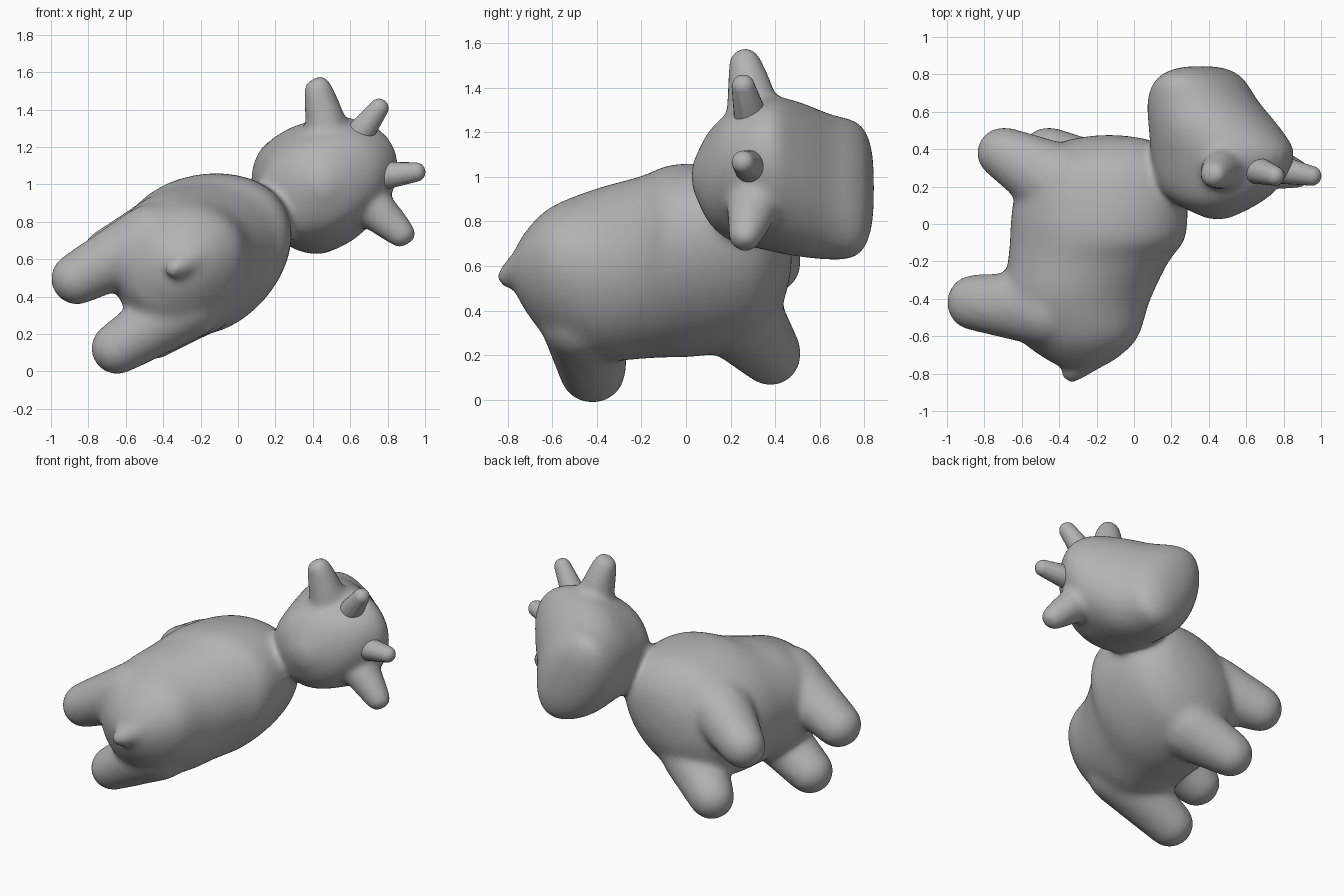
import bpy
import bmesh
from math import sin, cos, pi, radians
from mathutils import Matrix, Vector

if "Cube" in bpy.data.objects:
    bpy.data.objects.remove(bpy.data.objects["Cube"], do_unlink=True)

# One plain grey material
grey = bpy.data.materials.new("plain_grey")
grey.use_nodes = True
GREY = (0.45, 0.45, 0.45, 1.0)
grey.diffuse_color = GREY
shader = grey.node_tree.nodes["Principled BSDF"]
shader.inputs["Base Color"].default_value = GREY
shader.inputs["Roughness"].default_value = 0.7

# The animal is modelled upright facing +y, then rolled onto its side
POSE = Matrix.Translation((-0.322, 0, 0.559)) @ Matrix.Rotation(radians(60), 4, 'Y')


def blend(a, b, c, d, t):
    """Catmull-Rom blend of four section tuples."""
    return [0.5 * (2 * q + (r - p) * t + (2 * p - 5 * q + 4 * r - s) * t ** 2
                   + (3 * q - p - 3 * r + s) * t ** 3)
            for p, q, r, s in zip(a, b, c, d)]


def loft(bm, sections, pear, steps=4, sides=40):
    """Closed skin through sections (y, centre z, half height, half width).

    The sections are ellipses, widened below and narrowed above by pear."""
    pad = [sections[0]] + sections + [sections[-1]]
    fine = [blend(*pad[i:i + 4], k / steps)
            for i in range(len(sections) - 1) for k in range(steps)]
    fine.append(sections[-1])
    turns = [2 * pi * k / sides for k in range(sides)]
    rings = []
    for y, z, high, wide in fine:
        rings.append([bm.verts.new((wide * cos(a) * (1 - pear * sin(a)), y,
                                    z + high * sin(a))) for a in turns])
    for a, b in zip(rings, rings[1:]):
        for k in range(sides):
            n = (k + 1) % sides
            bm.faces.new((a[k], a[n], b[n], b[k]))
    bm.faces.new(rings[0])
    bm.faces.new(rings[-1])


def ball_points(centre, radii):
    ball = bmesh.new()
    bmesh.ops.create_icosphere(ball, subdivisions=3, radius=1)
    points = [Vector(c + r * p for c, r, p in zip(centre, radii, v.co))
              for v in ball.verts]
    ball.free()
    return points


def limb(bm, side, *balls):
    """Convex skin around ellipsoids, placed on one side of the body."""
    verts = []
    for (x, y, z), radii in balls:
        verts += [bm.verts.new(p) for p in ball_points((side * x, y, z), radii)]
    bmesh.ops.convex_hull(bm, input=verts)
    loose = [v for v in verts if v.is_valid and not v.link_faces]
    bmesh.ops.delete(bm, geom=loose, context='VERTS')


def finish(name, bm):
    bmesh.ops.recalc_face_normals(bm, faces=bm.faces)
    for face in bm.faces:
        face.smooth = True
    mesh = bpy.data.meshes.new(name)
    bm.to_mesh(mesh)
    bm.free()
    mesh.materials.append(grey)
    obj = bpy.data.objects.new(name, mesh)
    obj.matrix_world = POSE
    bpy.context.collection.objects.link(obj)
    return obj


skin = bmesh.new()

# Torso, from rump to chest
loft(skin, [(-0.785, 0.05, 0.03, 0.03), (-0.76, 0.05, 0.12, 0.11),
            (-0.7, 0.045, 0.225, 0.2), (-0.6, 0.035, 0.33, 0.295),
            (-0.4, 0.035, 0.39, 0.385), (-0.2, 0.1, 0.44, 0.4),
            (-0.1, 0.15, 0.48, 0.41), (0.0, 0.165, 0.49, 0.415),
            (0.15, 0.175, 0.48, 0.4), (0.3, 0.19, 0.43, 0.36),
            (0.39, 0.2, 0.35, 0.28), (0.45, 0.22, 0.23, 0.17),
            (0.475, 0.22, 0.06, 0.06)], pear=0.1)

# Head, from the nape to the broad rounded muzzle
loft(skin, [(0.025, 0.89, 0.05, 0.05), (0.1, 0.89, 0.21, 0.2),
            (0.2, 0.9, 0.34, 0.27), (0.37, 0.925, 0.4, 0.325),
            (0.5, 0.88, 0.36, 0.345), (0.65, 0.805, 0.285, 0.34),
            (0.75, 0.785, 0.22, 0.335), (0.805, 0.785, 0.155, 0.29),
            (0.836, 0.785, 0.08, 0.19), (0.844, 0.785, 0.03, 0.08)],
     pear=0.06)

# Tail stub
limb(skin, 1, ((0, -0.69, 0.12), (0.1, 0.08, 0.11)),
     ((0, -0.8, -0.01), (0.055, 0.05, 0.065)))

# Legs and ears
for side in (-1, 1):
    limb(skin, side, ((0.2, -0.455, -0.05), (0.19, 0.205, 0.2)),
         ((0.215, -0.42, -0.495), (0.142, 0.15, 0.145)))
    limb(skin, side, ((0.21, 0.23, 0.0), (0.19, 0.21, 0.2)),
         ((0.238, 0.38, -0.293), (0.145, 0.14, 0.148)))
    limb(skin, side, ((0.25, 0.3, 1.06), (0.08, 0.12, 0.12)),
         ((0.36, 0.285, 1.095), (0.06, 0.1, 0.095)),
         ((0.452, 0.265, 1.125), (0.065, 0.075, 0.08)))

body = finish("body", skin)
fuse = body.modifiers.new("fuse", 'REMESH')
fuse.mode = 'VOXEL'
fuse.voxel_size = 0.018
fuse.use_smooth_shade = True
soften = body.modifiers.new("soften", 'SMOOTH')
soften.factor = 0.5
soften.iterations = 22

# Horns
for side, name in ((-1, "right_horn"), (1, "left_horn")):
    horn = bmesh.new()
    limb(horn, side, ((0.13, 0.29, 1.2), (0.075, 0.075, 0.075)),
         ((0.197, 0.257, 1.355), (0.052, 0.052, 0.052)))
    finish(name, horn)
